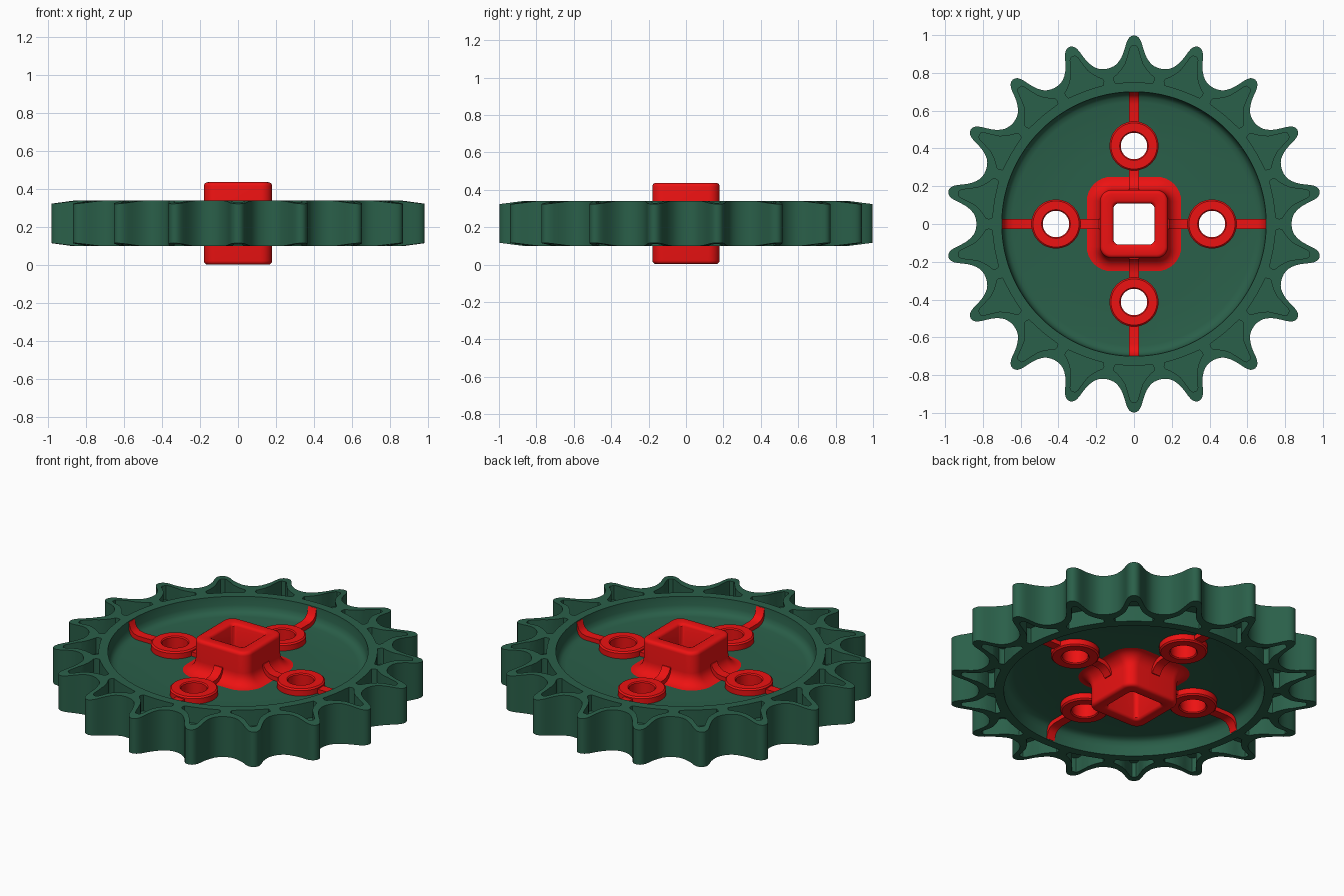
import bpy, bmesh
from math import sin, cos, pi, radians

if "Cube" in bpy.data.objects:
    bpy.data.objects.remove(bpy.data.objects["Cube"])

TEETH, MID = 18, 0.22
STEP = 2 * pi / TEETH


def material(name, rgb):
    m = bpy.data.materials.new(name)
    m.diffuse_color = (*rgb, 1)
    m.use_nodes = True
    m.node_tree.nodes["Principled BSDF"].inputs["Base Color"].default_value = m.diffuse_color
    return m


green = material("green", (0.023, 0.115, 0.067))
red = material("red", (0.85, 0.006, 0.006))


def make(name, bm, mat):
    bmesh.ops.recalc_face_normals(bm, faces=bm.faces)
    me = bpy.data.meshes.new(name)
    bm.to_mesh(me)
    bm.free()
    ob = bpy.data.objects.new(name, me)
    bpy.context.collection.objects.link(ob)
    me.materials.append(mat)
    return ob


def smooth(ob):
    bpy.ops.object.select_all(action='DESELECT')
    bpy.context.view_layer.objects.active = ob
    ob.select_set(True)
    bpy.ops.object.shade_smooth_by_angle(angle=radians(35))


def torus_grid(bm, rows):
    """Join closed rows of points into a closed ring-shaped skin."""
    vs = [[bm.verts.new(p) for p in row] for row in rows]
    n, m = len(vs), len(vs[0])
    for i in range(n):
        for j in range(m):
            a, b = vs[i], vs[(i + 1) % n]
            bm.faces.new((a[j], a[(j + 1) % m], b[(j + 1) % m], b[j]))


def prism(bm, pts, shift):
    """Polygon extruded along the vector shift."""
    a = [bm.verts.new(p) for p in pts]
    b = [bm.verts.new([p[k] + shift[k] for k in range(3)]) for p in pts]
    bm.faces.new(a)
    bm.faces.new(b[::-1])
    for i in range(len(a)):
        j = (i + 1) % len(a)
        bm.faces.new((a[i], b[i], b[j], a[j]))


def polar(r, a, z):
    return (r * sin(a), r * cos(a), z)


def mirrored(profile):
    """Close a profile of (r, height above the middle plane) about that plane."""
    return [(r, MID + h) for r, h in profile] + [(r, MID - h) for r, h in reversed(profile)]


# Toothed rim and thin web: radial section swept round the tooth outline
half = [(0, .998), (.7, .996), (1.4, .988), (2, .974), (2.5, .955), (3, .93), (3.7, .902),
        (4.4, .882), (5.2, .866), (6.2, .851), (7.3, .842), (8.6, .836), (10, .834)]
tooth = [(-a, r) for a, r in half[:0:-1]] + half[:-1]
rows = []
for t in range(TEETH):
    for a, R in tooth:
        drop = max(0, R - .87) * .13
        sec = mirrored([(.165, .025), (.4, .025), (.645, .025), (.672, .031), (.688, .045),
                        (.696, .07), (.70, .12), (min(.87, R - .003), .12), (R, .12 - drop)])
        rows.append([polar(r, t * STEP + radians(a), z) for r, z in sec])
bm = bmesh.new()
torus_grid(bm, rows)
rim = make("sprocket_rim", bm, green)

# Cutters: a pocket in each tooth on both sides, and four bolt holes in the web
side = [(7.6, .752), (8, .77), (7.8, .783), (6.3, .798), (4.6, .82), (3.1, .85),
        (2.1, .89), (1.3, .93), (.7, .943)]
pocket = [(-a, r) for a, r in side[::-1]] + [(-4, .75), (0, .75), (4, .75)] + side
bm = bmesh.new()
for t in range(TEETH):
    for z in (MID + .025, MID - .225):
        prism(bm, [polar(r, t * STEP + radians(a), z) for a, r in pocket], (0, 0, .2))
for k in range(4):
    cx, cy, _ = polar(.413, k * pi / 2, 0)
    prism(bm, [(cx + .1 * cos(i * pi / 16), cy + .1 * sin(i * pi / 16), .1)
               for i in range(32)], (0, 0, .24))
cutter = make("pocket_cutter", bm, green)
cutter.hide_render = True
mod = rim.modifiers.new("pockets", 'BOOLEAN')
mod.operation, mod.solver, mod.object = 'DIFFERENCE', 'EXACT', cutter
bpy.context.view_layer.objects.active = rim
bpy.ops.object.modifier_apply(modifier=mod.name)
bpy.data.objects.remove(cutter)
smooth(rim)


# Square hub with flared foot and rounded square bore
def rounded_square(h, r, z, n=8):
    pts = []
    for q in range(4):
        for i in range(n + 1):
            a = (q + i / n) * pi / 2
            ox = (h - r) * (1 if q in (0, 3) else -1)
            oy = (h - r) * (1 if q < 2 else -1)
            pts.append((ox + r * cos(a), oy + r * sin(a), z))
    return pts


f, e = .07, .02
outer = [(.18 + f - f * sin(i * pi / 12), .025 + f - f * cos(i * pi / 12)) for i in range(7)]
outer = [(.25, .015)] + [(.25 - (x - .18), h) for x, h in
                         [(.18 + f * sin(i * pi / 12), .025 + f - f * cos(i * pi / 12))
                          for i in range(7)]]
outer += [(.18 - e + e * cos(i * pi / 8), .197 + e * sin(i * pi / 8)) for i in range(5)]
top = [(h, .06 + h - .18, MID + z) for h, z in outer]
top += [(.122, .03, MID + .217), (.114, .028, MID + .213), (.108, .025, MID + .203)]
sections = top + [(h, r, 2 * MID - z) for h, r, z in reversed(top)]
bm = bmesh.new()
torus_grid(bm, [rounded_square(*s) for s in sections])
smooth(make("hub", bm, red))

# Four bolt bosses and the ribs joining hub, bosses and rim
boss_sec = mirrored([(.13, .057), (.122, .065), (.076, .065), (.07, .059)])
inner_rib = mirrored([(.165, .10), (.185, .10), (.20, .075), (.225, .056), (.26, .05), (.315, .05)])
outer_rib = mirrored([(.512, .05), (.635, .05), (.665, .057), (.685, .075), (.698, .115), (.708, .115)])
W = .027
for k in range(4):
    ang = k * pi / 2
    cx, cy, _ = polar(.413, ang, 0)
    bm = bmesh.new()
    torus_grid(bm, [[(cx + r * cos(i * pi / 24), cy + r * sin(i * pi / 24), z)
                     for r, z in boss_sec] for i in range(48)])
    smooth(make(f"bolt_boss_{k + 1}", bm, red))
    sx, sy = cos(ang) * W, -sin(ang) * W
    bm = bmesh.new()
    for prof in (inner_rib, outer_rib):
        prism(bm, [(r * sin(ang) - sx, r * cos(ang) - sy, z) for r, z in prof],
              (2 * sx, 2 * sy, 0))
    smooth(make(f"rib_{k + 1}", bm, red))
